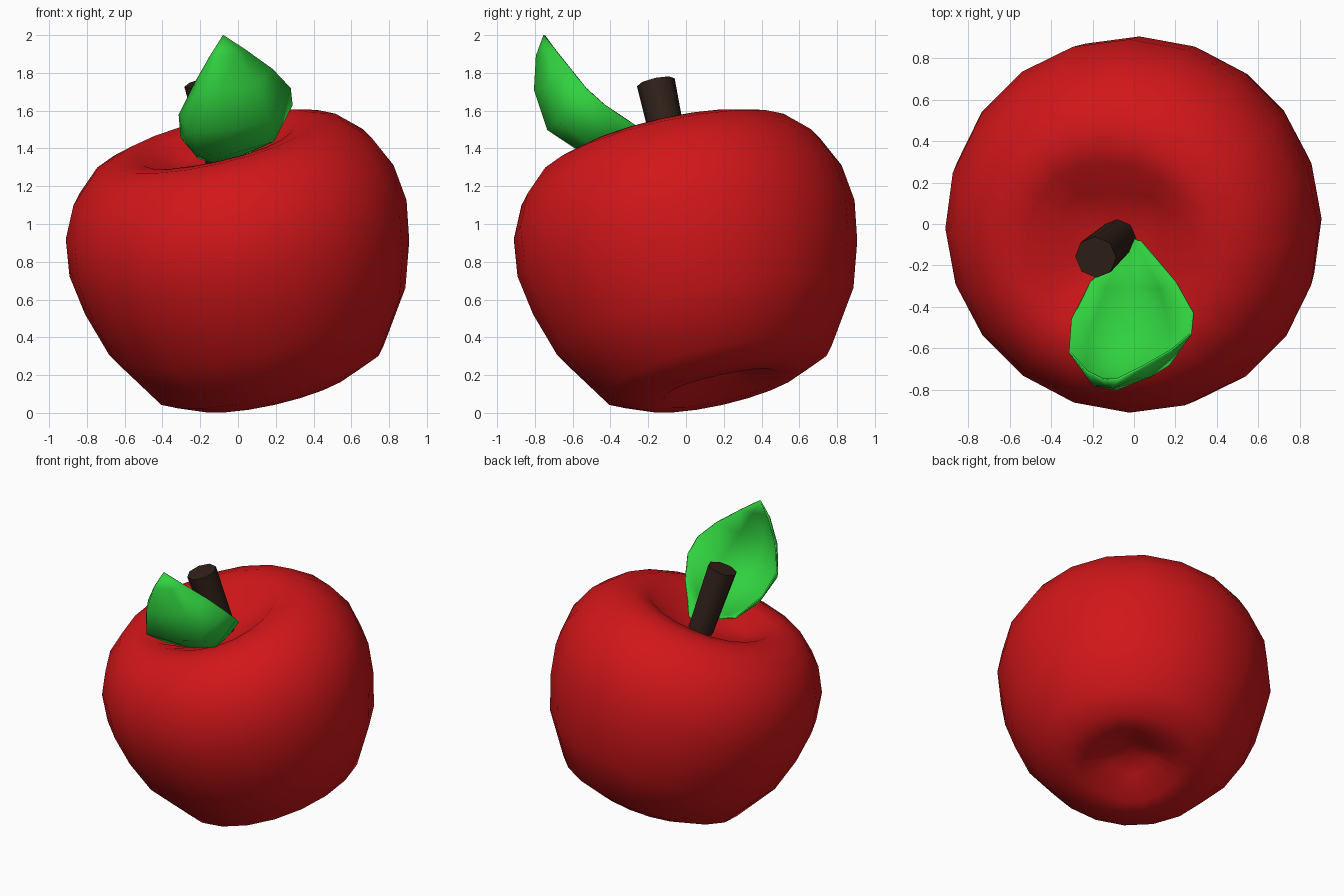
import bpy, math
from mathutils import Vector

if "Cube" in bpy.data.objects:
    bpy.data.objects.remove(bpy.data.objects["Cube"])

AXIS = Vector((-0.231, -0.231, 1)).normalized()
TILT = Vector((0, 0, 1)).rotation_difference(AXIS)
CENTRE = Vector((0, 0, 0.925))


def make(name, verts, faces, color):
    me = bpy.data.meshes.new(name)
    me.from_pydata([tuple(v) for v in verts], [], faces)
    me.update()
    ob = bpy.data.objects.new(name, me)
    bpy.context.collection.objects.link(ob)
    mat = bpy.data.materials.new(name + "_colour")
    mat.diffuse_color = (*color, 1)
    mat.use_nodes = True
    mat.node_tree.nodes["Principled BSDF"].inputs["Base Color"].default_value = mat.diffuse_color
    me.materials.append(mat)
    return ob


def smooth(ob, angle):
    bpy.ops.object.select_all(action='DESELECT')
    ob.select_set(True)
    bpy.context.view_layer.objects.active = ob
    bpy.ops.object.shade_smooth_by_angle(angle=math.radians(angle))


def lathe(rings, n):
    """Rings of (radius, height, squareness), bottom to top, closed by end points."""
    verts, faces = [], []
    for r, h, sq in rings[1:-1]:
        for i in range(n):
            a = 2 * math.pi * i / n
            k = 1 / max(abs(math.cos(a)), abs(math.sin(a)))
            rr = r * (1 + sq * (k - 1))
            verts.append(Vector((rr * math.cos(a), rr * math.sin(a), h)))
    rows = len(rings) - 2
    for j in range(rows - 1):
        for i in range(n):
            k = (i + 1) % n
            faces.append((j * n + i, j * n + k, (j + 1) * n + k, (j + 1) * n + i))
    lo, hi = len(verts), len(verts) + 1
    verts += [Vector((0, 0, rings[0][1])), Vector((0, 0, rings[-1][1]))]
    t = (rows - 1) * n
    for i in range(n):
        k = (i + 1) % n
        faces += [(lo, k, i), (hi, t + i, t + k)]
    return verts, faces


# Apple body: tilted lathe with a dimple at each end
profile = [(0, -0.70, 0), (0.15, -0.74, .6), (0.31, -0.835, .3), (0.45, -0.825, 0),
           (0.62, -0.748, 0), (0.805, -0.462, 0), (0.88, -0.22, 0), (0.915, 0.0, 0),
           (0.89, 0.2, 0), (0.81, 0.37, 0), (0.68, 0.495, 0), (0.55, 0.54, 0),
           (0.42, 0.525, .1), (0.25, 0.43, .8), (0.12, 0.40, .5), (0, 0.39, 0)]
v, f = lathe(profile, 20)
apple = make("apple_body", [TILT @ p + CENTRE for p in v], f, (0.64, 0.008, 0.01))
smooth(apple, 60)

# Stem: slightly flared eight-sided peg
top, base = Vector((-0.185, -0.16, 1.75)), Vector((-0.05, -0.04, 1.2))
q = Vector((0, 0, 1)).rotation_difference(top - base)
length = (top - base).length
v, f = lathe([(0, 0, 0), (0.085, 0, 0), (0.102, length, 0), (0, length, 0)], 8)
stem = make("stem", [q @ p + base for p in v], f, (0.03, 0.015, 0.01))
smooth(stem, 50)

# Leaf: cupped sheet through left edge, midrib and right edge
rows = [((-.03, -.10, 1.36), (0, -.07, 1.36), (.03, -.08, 1.38), 0.1),
        ((-.21, -.28, 1.35), (0, -.30, 1.36), (.20, -.28, 1.53), 0.5),
        ((-.30, -.46, 1.46), (-.02, -.53, 1.38), (.285, -.43, 1.63), 1),
        ((-.31, -.62, 1.58), (-.05, -.73, 1.50), (.275, -.53, 1.72), 1),
        ((-.23, -.71, 1.74), (-.09, -.80, 1.71), (.18, -.61, 1.82), 0.6),
        ((-.15, -.75, 1.88), (-.10, -.79, 1.89), (.04, -.69, 1.92), 0.2)]
verts, faces = [], []
for l, m, r, b in rows:
    l, m, r = Vector(l), Vector(m), Vector(r)
    verts += [l, (l + m) / 2 + b * Vector((-.06, -.04, -.05)), m,
              (m + r) / 2 + b * Vector((.055, -.05, -.065)), r]
for j in range(len(rows) - 1):
    for i in range(4):
        a = j * 5 + i
        faces.append((a, a + 1, a + 6, a + 5))
verts.append(Vector((-.08, -.75, 2.0)))
tip, last = len(verts) - 1, (len(rows) - 1) * 5
faces += [(last + i, last + i + 1, tip) for i in range(4)]
leaf = make("leaf", verts, faces, (0.03, 0.64, 0.05))
smooth(leaf, 60)
sol = leaf.modifiers.new("thickness", 'SOLIDIFY')
sol.thickness = 0.01
sol.offset = 0
